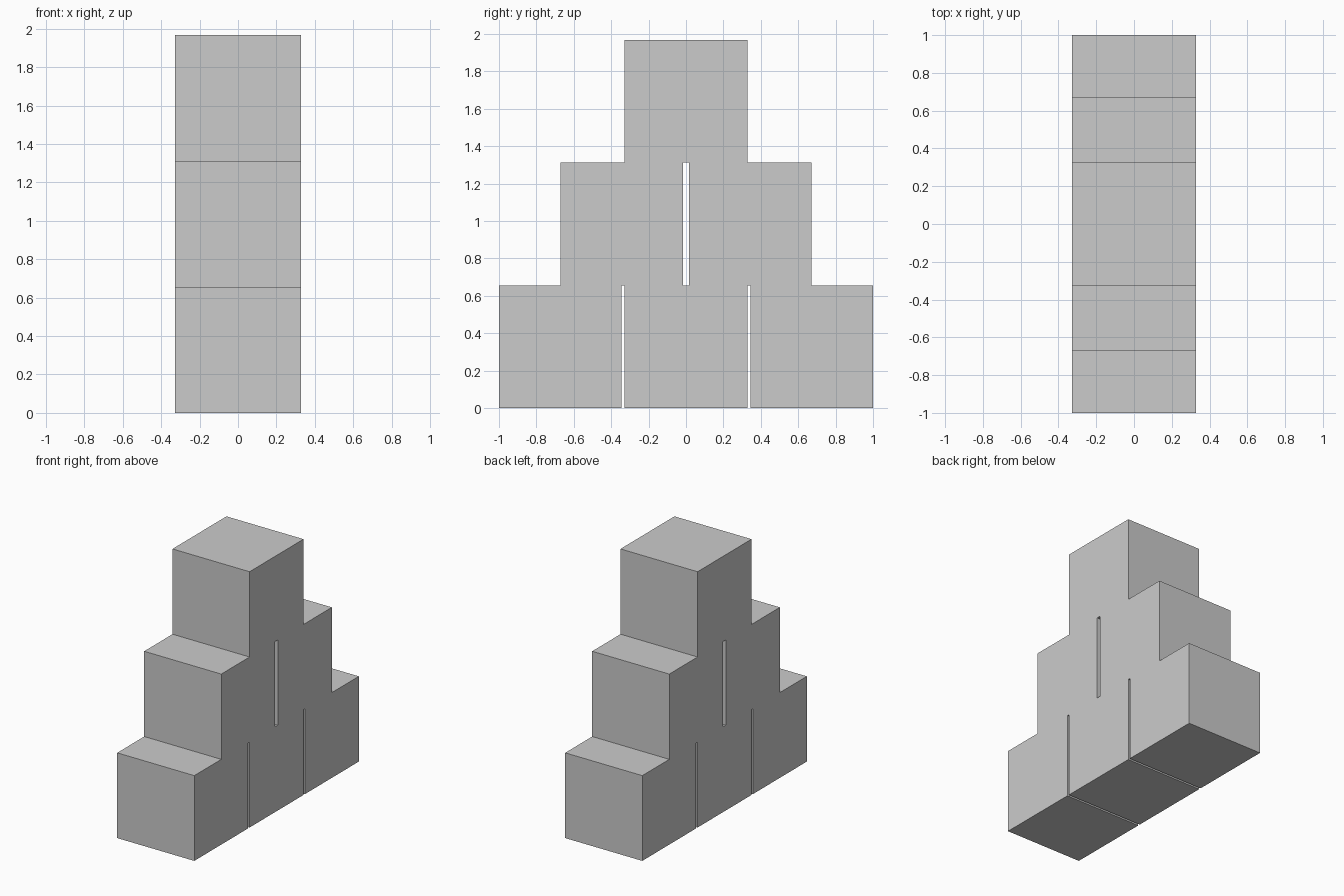
import bpy

if "Cube" in bpy.data.objects:
    bpy.data.objects.remove(bpy.data.objects["Cube"])

SIZE = 0.656  # cube edge length


def add_block(name, y, level):
    bpy.ops.mesh.primitive_cube_add(size=SIZE, location=(0, y, SIZE * (level + 0.5)))
    bpy.context.object.name = name


# Pyramid of stacked cubes: y centres for each row, bottom to top
rows = [
    ("bottom_block", (-0.672, 0, 0.672)),
    ("middle_block", (-0.344, 0.344)),
    ("top_block", (0,)),
]
for level, (name, centres) in enumerate(rows):
    for i, y in enumerate(centres, 1):
        add_block(f"{name}_{i}", y, level)
